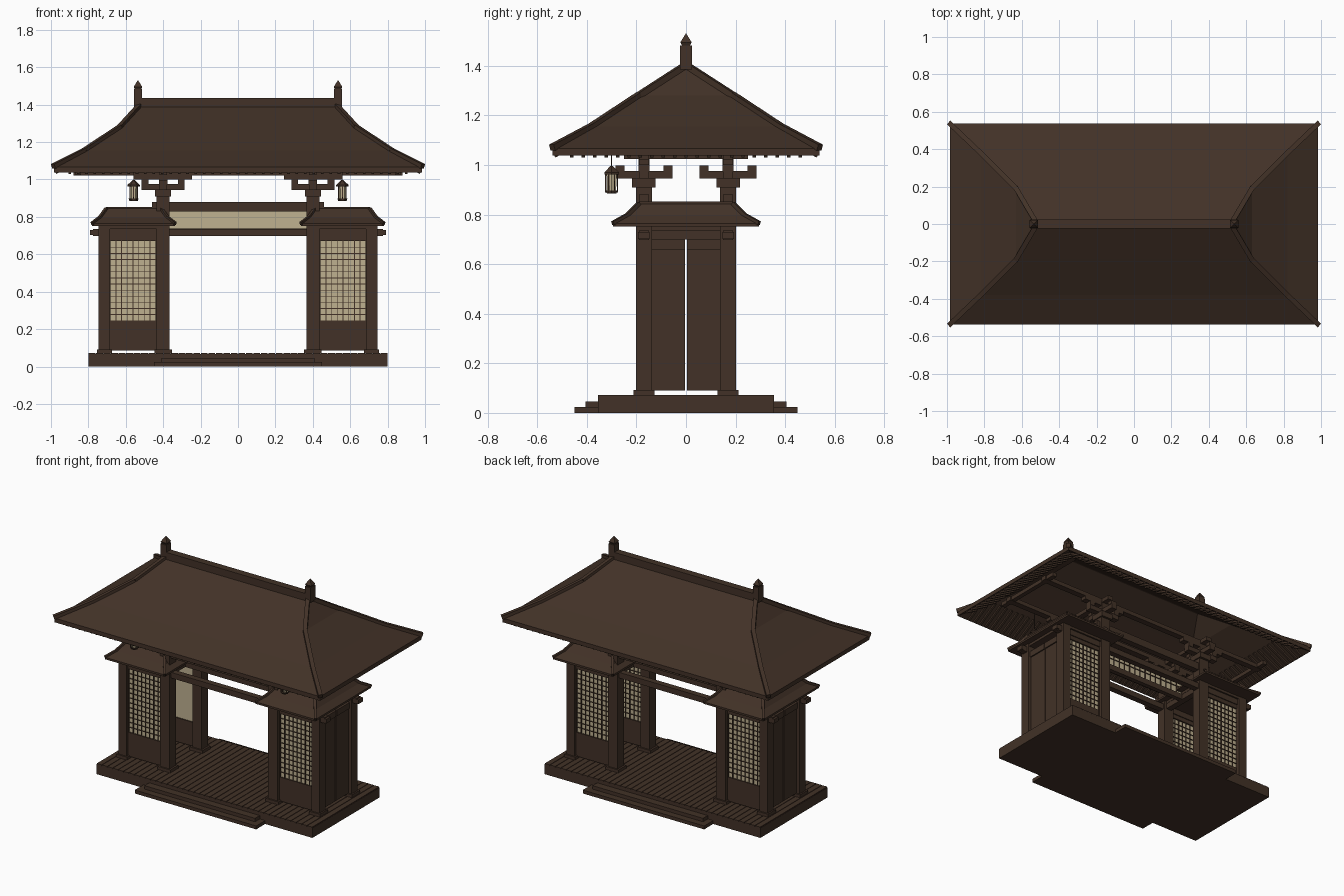
import bpy, bmesh, math
from mathutils import Vector, Matrix

if "Cube" in bpy.data.objects:
    bpy.data.objects.remove(bpy.data.objects["Cube"])


def material(name, rgb):
    m = bpy.data.materials.new(name)
    m.diffuse_color = (*rgb, 1)
    m.use_nodes = True
    m.node_tree.nodes["Principled BSDF"].inputs["Base Color"].default_value = m.diffuse_color
    return m


WOOD = material("dark_wood", (0.054, 0.031, 0.020))
PAPER = material("warm_paper", (0.52, 0.44, 0.28))
BOTH = (-1, 1)
QUADS = [(sx, sy) for sx in BOTH for sy in BOTH]


def finish(name, bm, mat):
    bmesh.ops.recalc_face_normals(bm, faces=bm.faces)
    me = bpy.data.meshes.new(name)
    bm.to_mesh(me)
    bm.free()
    me.materials.append(mat)
    ob = bpy.data.objects.new(name, me)
    bpy.context.collection.objects.link(ob)
    return ob


def box(bm, x0, x1, y0, y1, z0, z1):
    c = Vector(((x0 + x1) / 2, (y0 + y1) / 2, (z0 + z1) / 2))
    s = (abs(x1 - x0), abs(y1 - y0), abs(z1 - z0), 1)
    bmesh.ops.create_cube(bm, size=1, matrix=Matrix.Translation(c) @ Matrix.Diagonal(s))


def block(bm, x, y, z0, z1, wx, wy):
    box(bm, x - wx / 2, x + wx / 2, y - wy / 2, y + wy / 2, z0, z1)


def stick(bm, a, b, w, h):
    a, b = Vector(a), Vector(b)
    d = b - a
    side = d.cross(Vector((0, 0, 1))).normalized()
    up = side.cross(d).normalized()
    rot = Matrix((side, d.normalized(), up)).transposed().to_4x4()
    m = Matrix.Translation((a + b) / 2) @ rot @ Matrix.Diagonal((w, d.length, h, 1))
    bmesh.ops.create_cube(bm, size=1, matrix=m)


def cone(bm, x, y, z0, z1, r0, r1, sides):
    bmesh.ops.create_cone(bm, cap_ends=True, segments=sides, radius1=r0, radius2=r1, depth=z1 - z0,
                          matrix=Matrix.Translation((x, y, (z0 + z1) / 2)) @ Matrix.Rotation(math.pi / sides, 4, 'Z'))


def hip_loft(bm, cx, rings):
    """Rectangular rings (half x, half y, z) joined into a closed skin."""
    loops = [[bm.verts.new((cx + sx * hx, sy * hy, z)) for sx, sy in ((-1, -1), (1, -1), (1, 1), (-1, 1))]
             for hx, hy, z in rings]
    for a, b in zip(loops, loops[1:]):
        for i in range(4):
            j = (i + 1) % 4
            bm.faces.new((a[i], a[j], b[j], b[i]))
    bm.faces.new(loops[0])
    bm.faces.new(loops[-1])


# stone-like timber base with steps front and back
bm = bmesh.new()
box(bm, -0.80, 0.80, -0.355, 0.355, 0, 0.066)
finish("base", bm, WOOD)
bm = bmesh.new()
n = 40
for i in range(n):
    x = -0.80 + 1.6 * i / n
    box(bm, x + 0.002, x + 1.6 / n - 0.002, -0.355, 0.355, 0.064, 0.072)
finish("floor_planks", bm, WOOD)
bm = bmesh.new()
for s in BOTH:
    box(bm, -0.41, 0.41, s * 0.35, s * 0.405, 0, 0.046)
    box(bm, -0.45, 0.45, s * 0.35, s * 0.45, 0, 0.023)
finish("steps", bm, WOOD)

# posts on plinths
bm = bmesh.new()
for sx, sy in QUADS:
    block(bm, sx * 0.40, sy * 0.17, 0.07, 0.92, 0.07, 0.065)
    block(bm, sx * 0.40, sy * 0.17, 0.07, 0.092, 0.095, 0.085)
    block(bm, sx * 0.715, sy * 0.17, 0.07, 0.78, 0.06, 0.065)
    block(bm, sx * 0.715, sy * 0.17, 0.07, 0.092, 0.08, 0.085)
finish("posts", bm, WOOD)

# long tie beams and their end caps
bm = bmesh.new()
for s in BOTH:
    box(bm, -0.775, 0.775, s * 0.15, s * 0.19, 0.697, 0.735)
    box(bm, -0.46, 0.46, s * 0.15, s * 0.19, 0.83, 0.88)
    for t in BOTH:
        box(bm, t * 0.772, t * 0.79, s * 0.147, s * 0.193, 0.702, 0.73)
        box(bm, t * 0.38, t * 0.42, 0, s * 0.17, 0.70, 0.735)
        box(bm, t * 0.38, t * 0.42, 0, s * 0.17, 0.80, 0.84)
finish("tie_beams", bm, WOOD)

# paper transom over the passage
bm = bmesh.new()
box(bm, -0.38, 0.38, -0.006, 0.006, 0.73, 0.84)
finish("transom_paper", bm, PAPER)
bm = bmesh.new()
box(bm, -0.40, 0.40, -0.015, 0.015, 0.70, 0.737)
box(bm, -0.40, 0.40, -0.015, 0.015, 0.83, 0.853)
for i in range(1, 18):
    block(bm, -0.38 + 0.76 * i / 18, 0.008, 0.735, 0.835, 0.005, 0.006)
box(bm, -0.38, 0.38, 0.005, 0.011, 0.782, 0.787)
finish("transom_frame", bm, WOOD)

# lattice screens on the front and back of each pavilion
paper, frame, lattice = bmesh.new(), bmesh.new(), bmesh.new()
for sx, sy in QUADS:
    y = sy * 0.17
    box(paper, sx * 0.43, sx * 0.69, y - 0.004, y + 0.004, 0.24, 0.675)
    box(frame, sx * 0.43, sx * 0.69, y - 0.012, y + 0.012, 0.085, 0.245)
    box(frame, sx * 0.43, sx * 0.69, y - 0.014, y + 0.014, 0.67, 0.70)
    box(frame, sx * 0.43, sx * 0.44, y - 0.014, y + 0.014, 0.085, 0.70)
    box(frame, sx * 0.683, sx * 0.693, y - 0.014, y + 0.014, 0.085, 0.70)
    # bars face the outside; the front screens carry them through
    y0, y1 = (y - 0.010, y + 0.010) if sy < 0 else (y, y + 0.010)
    for i in range(1, 8):
        x = sx * (0.44 + 0.243 * i / 8)
        box(lattice, x - 0.002, x + 0.002, y0, y1, 0.245, 0.67)
    for i in range(1, 13):
        z = 0.245 + 0.425 * i / 13
        box(lattice, sx * 0.44, sx * 0.685, y0, y1, z - 0.002, z + 0.002)
finish("screen_paper", paper, PAPER)
finish("screen_frames", frame, WOOD)
finish("screen_lattice", lattice, WOOD)

# paired side doors with a narrow gap
bm = bmesh.new()
for sx, sy in QUADS:
    box(bm, sx * 0.708, sx * 0.722, sy * 0.004, sy * 0.145, 0.09, 0.665)
    box(bm, sx * 0.70, sx * 0.73, sy * 0.004, sy * 0.145, 0.66, 0.70)
finish("side_doors", bm, WOOD)

# small skirt roofs over the pavilions
SMALL = [(0.222, 0.295, 0.752), (0.222, 0.295, 0.765), (0.18, 0.238, 0.797), (0.145, 0.19, 0.845)]
for s, label in ((-1, "left"), (1, "right")):
    bm = bmesh.new()
    cx = s * 0.558
    hip_loft(bm, cx, SMALL)
    for sx, sy in QUADS:
        for a, b in zip(SMALL[1:], SMALL[2:]):
            stick(bm, (cx + sx * a[0], sy * a[1], a[2]), (cx + sx * b[0], sy * b[1], b[2]), 0.016, 0.016)
    box(bm, cx - 0.147, cx + 0.147, -0.19, 0.19, 0.84, 0.852)
    block(bm, cx, 0, 0.735, 0.755, 0.36, 0.40)
    finish(label + "_skirt_roof", bm, WOOD)

# stepped bracket sets on the main posts
bm = bmesh.new()
for sx, sy in QUADS:
    x, y = sx * 0.40, sy * 0.17
    block(bm, x, y, 0.91, 0.947, 0.085, 0.095)
    block(bm, x, y, 0.945, 0.976, 0.23, 0.04)
    block(bm, x, y, 0.945, 0.976, 0.04, 0.23)
    for t in BOTH:
        block(bm, x + t * 0.097, y, 0.974, 1.0, 0.036, 0.045)
        block(bm, x, y + t * 0.097, 0.974, 0.997, 0.045, 0.036)
    block(bm, x, y, 0.97, 1.03, 0.045, 0.045)
    block(bm, x, y, 1.0, 1.026, 0.31, 0.04)
finish("brackets", bm, WOOD)

# purlins and cross beams under the roof
bm = bmesh.new()
for s in BOTH:
    box(bm, -0.88, 0.88, s * 0.15, s * 0.19, 1.022, 1.05)
    box(bm, s * 0.38, s * 0.42, -0.25, 0.25, 1.024, 1.05)
    box(bm, s * 0.84, s * 0.87, -0.25, 0.25, 1.024, 1.05)
finish("purlins", bm, WOOD)

# main hipped roof as a hollow flared shell
ROOF = [(0.985, 0.538, 1.066), (0.82, 0.38, 1.155), (0.63, 0.19, 1.28), (0.52, 0.004, 1.40)]
under = [(x, y, z - 0.028) for x, y, z in reversed(ROOF)]
bm = bmesh.new()
hip_loft(bm, 0, under + ROOF)
finish("main_roof", bm, WOOD)

# hip ribs along the four corners
bm = bmesh.new()
for sx, sy in QUADS:
    pts = [(0.988, 0.54, 1.07)] + ROOF[1:]
    for a, b in zip(pts, pts[1:]):
        stick(bm, (sx * a[0], sy * a[1], a[2]), (sx * b[0], sy * b[1], b[2]), 0.026, 0.026)
finish("hip_ribs", bm, WOOD)

# eave rafters following the underside
bm = bmesh.new()
for s in BOTH:
    for i in range(41):
        x = -0.9 + 1.8 * i / 40
        reach = min(0.38, 0.38 + (0.82 - abs(x)) * 0.95)
        reach = max(reach, 0.38) if abs(x) < 0.82 else 0.38 + (abs(x) - 0.82)
        z = 1.155 - (reach - 0.38) * 0.563 - 0.034
        stick(bm, (x, s * 0.53, 1.036), (x, s * reach, z), 0.014, 0.014)
    for i in range(21):
        y = -0.46 + 0.92 * i / 20
        reach = 0.82 + max(0, abs(y) - 0.38)
        z = 1.155 - (reach - 0.82) * 0.54 - 0.034
        stick(bm, (s * 0.975, y, 1.036), (s * reach, y, z), 0.014, 0.014)
finish("rafters", bm, WOOD)

# ridge beam with end finials
bm = bmesh.new()
box(bm, -0.53, 0.53, -0.024, 0.024, 1.385, 1.435)
finish("ridge_beam", bm, WOOD)
bm = bmesh.new()
for s in BOTH:
    block(bm, s * 0.535, 0, 1.385, 1.483, 0.042, 0.05)
    cone(bm, s * 0.535, 0, 1.483, 1.495, 0.024, 0.032, 4)
    cone(bm, s * 0.535, 0, 1.495, 1.53, 0.032, 0.002, 4)
finish("ridge_finials", bm, WOOD)

# hanging lanterns at the front
glow, cage = bmesh.new(), bmesh.new()
for s in BOTH:
    x, y = s * 0.558, -0.30
    cone(glow, x, y, 0.895, 0.965, 0.021, 0.023, 6)
    cone(cage, x, y, 0.885, 0.898, 0.022, 0.027, 6)
    cone(cage, x, y, 0.962, 0.97, 0.034, 0.034, 6)
    cone(cage, x, y, 0.97, 0.996, 0.034, 0.006, 6)
    block(cage, x, y, 0.99, 1.13, 0.004, 0.004)
    for k in range(6):
        a = math.pi / 6 + k * math.pi / 3
        block(cage, x + 0.024 * math.cos(a), y + 0.024 * math.sin(a), 0.89, 0.966, 0.005, 0.005)
finish("lantern_paper", glow, PAPER)
finish("lantern_cages", cage, WOOD)
